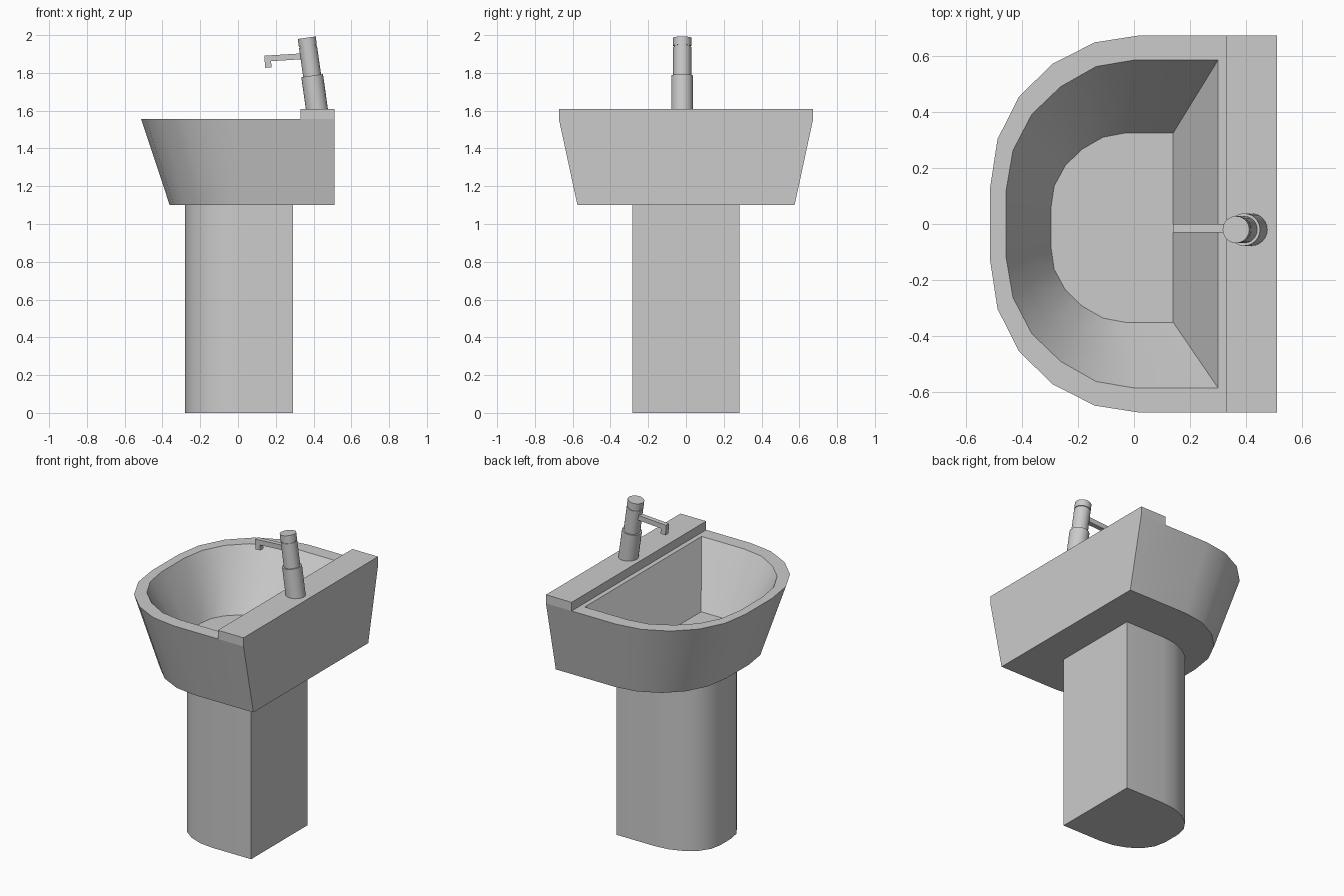
import bpy, bmesh, math
from mathutils import Vector

if "Cube" in bpy.data.objects:
    bpy.data.objects.remove(bpy.data.objects["Cube"])


def finish(name, bm, smooth=True):
    bmesh.ops.recalc_face_normals(bm, faces=bm.faces)
    mesh = bpy.data.meshes.new(name)
    bm.to_mesh(mesh)
    bm.free()
    ob = bpy.data.objects.new(name, mesh)
    bpy.context.collection.objects.link(ob)
    if smooth:
        bpy.ops.object.select_all(action='DESELECT')
        ob.select_set(True)
        bpy.context.view_layer.objects.active = ob
        bpy.ops.object.shade_smooth_by_angle(angle=math.radians(30))
    return ob


def loft(name, rings, smooth=True):
    """Skin a stack of equal-length rings and cap both ends."""
    bm = bmesh.new()
    vs = [[bm.verts.new(p) for p in r] for r in rings]
    n = len(vs[0])
    for a, b in zip(vs, vs[1:]):
        for i in range(n):
            j = (i + 1) % n
            bm.faces.new((a[i], a[j], b[j], b[i]))
    bm.faces.new(vs[0][::-1])
    bm.faces.new(vs[-1])
    return finish(name, bm, smooth)


def d_ring(half, z, sx=1, sy=1, back=0.51, shift=0, cy=0):
    """Mirror a half D outline, scaled about x=0.51 with its back edge moved to back."""
    pts = half + [(x, -y) for x, y in reversed(half)]
    return [Vector((back + (x - 0.51) * sx + shift, y * sy + cy, z)) for x, y in pts]


def turned(name, base, axis, profile, n=24):
    """Lathe (radius, distance) pairs along a tilted axis."""
    u = Vector((0, 1, 0))
    v = axis.cross(u)
    rings = [[base + axis * d + (u * math.cos(t) + v * math.sin(t)) * r
              for t in (2 * math.pi * i / n for i in range(n))] for r, d in profile]
    return loft(name, rings)


outer = [(.51, .673), (.02, .673), (-.14, .648), (-.29, .572),
         (-.41, .455), (-.487, .303), (-.513, .133)]
inner = [(.30, .585), (.0, .585), (-.135, .562), (-.262, .49),
         (-.365, .391), (-.432, .262), (-.457, .116)]
floor = [(.14, .338), (-.03, .338), (-.11, .323), (-.185, .28),
         (-.245, .222), (-.285, .148), (-.297, .065)]
RIM, MID, FLOOR = 1.555, 1.44, 1.21

# Pedestal
loft("pedestal", [d_ring(outer, z, .557, .42, back=.29) for z in (0, 1.1)])

# Basin with hollow bowl
rim = d_ring(inner, RIM)
bottom = d_ring(floor, FLOOR, cy=-.013)
mid = [a.lerp(b, .33) for a, b in zip(rim, bottom)]
loft("basin", [d_ring(outer, 1.1, .852, .854), d_ring(outer, RIM), rim, mid, bottom])

# Raised tap ledge along the back
loft("tap_ledge", [[Vector((x, y, z)) for x, y in
                    ((.51, -.673), (.51, .673), (.33, .673), (.33, -.673))]
                   for z in (RIM, 1.61)], smooth=False)

# Drain ring and plug
up = Vector((0, 0, 1))
drain = Vector((-.015, -.013, FLOOR))
turned("drain_ring", drain, up, [(.072, -.01), (.072, .003), (.053, .003), (.053, .001)])

# Tilted tap body with a groove below its cap
axis = Vector((-.142, 0, 1)).normalized()
foot = Vector((.418, -.02, 1.605))
turned("tap_base", foot, axis, [(.058, -.01), (.058, .182)])
turned("tap_body", foot, axis, [(.048, .17), (.048, .336), (.044, .336),
                                (.044, .342), (.048, .342), (.048, .385)])

# Spout with downturned tip
spout = [(.35, 1.904), (.14, 1.891), (.143, 1.827), (.178, 1.829), (.175, 1.862), (.35, 1.873)]
loft("spout", [[Vector((x, y, z)) for x, z in spout] for y in (-.03, 0)], smooth=False)
